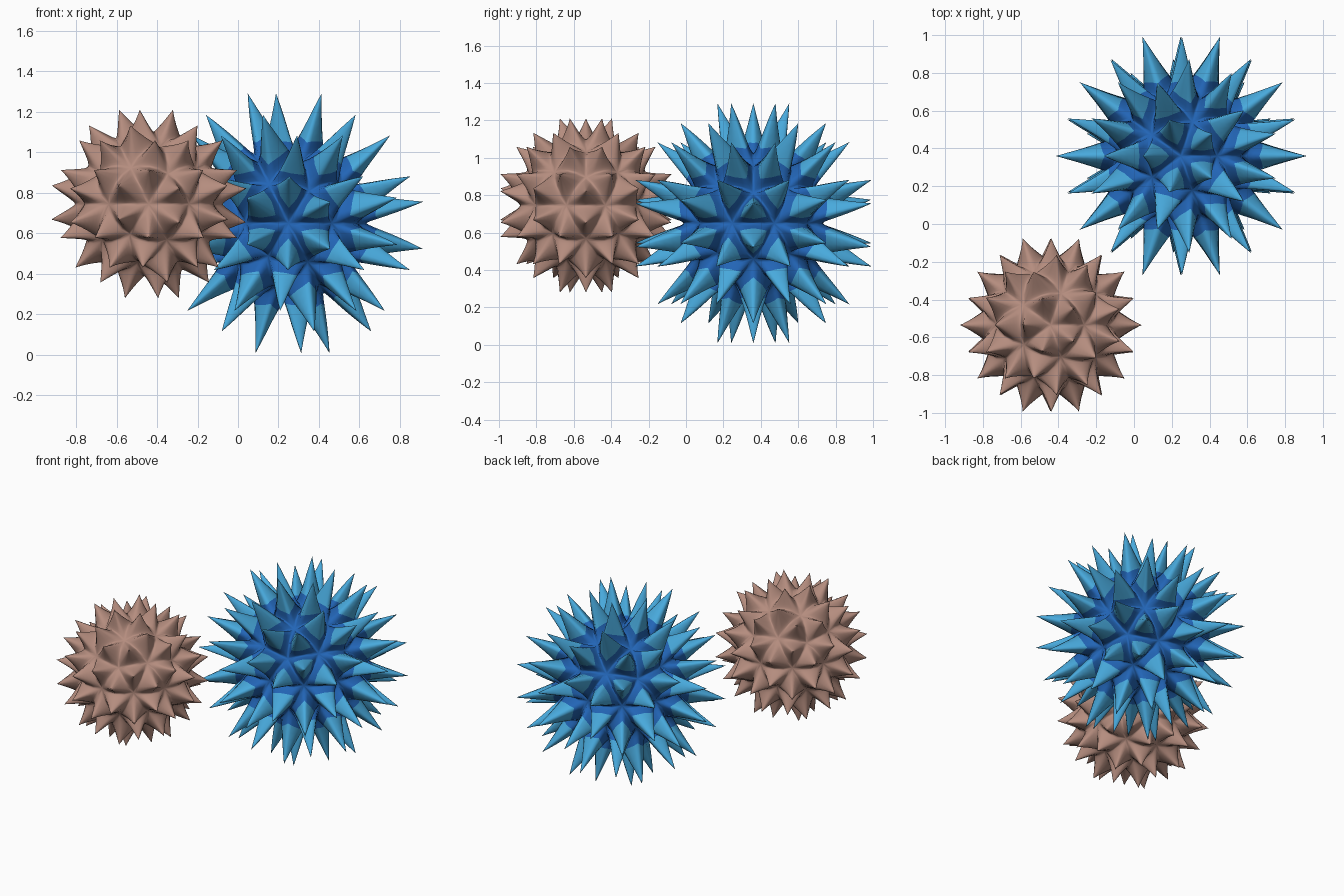
import bpy, bmesh, math
from mathutils import Vector

if "Cube" in bpy.data.objects:
    bpy.data.objects.remove(bpy.data.objects["Cube"])

RINGS = [1.0, 0.9, 0.77, 0.64, 0.5, 0.37, 0.25, 0.14, 0.06]  # base to near the tip
SEG = 4                                                      # segments per base edge


def material(name, color):
    m = bpy.data.materials.new(name)
    m.diffuse_color = (*color, 1.0)
    m.use_nodes = True
    m.node_tree.nodes["Principled BSDF"].inputs["Base Color"].default_value = m.diffuse_color
    return m


def spiky_ball(name, centre, valley, pit, tip, power, mats, colour_break):
    """Ball with one smooth horn rising from each of 80 triangles."""
    ico = bmesh.new()
    bmesh.ops.create_icosphere(ico, subdivisions=2, radius=1.0)
    bm = bmesh.new()

    for tri in ico.faces:
        corners = [v.co.normalized() for v in tri.verts]
        axis = sum(corners, Vector()).normalized()
        # triangular base outline, with a weight that is 1 at each corner
        base = []
        for i in range(3):
            a, b = corners[i], corners[(i + 1) % 3]
            for j in range(SEG):
                t = j / SEG
                base.append((a.lerp(b, t).normalized(), 1 - math.sin(math.pi * t)))
        inner = min((d - axis).length for d, w in base)

        # rings shrink toward the axis, becoming rounder as they climb
        rings = []
        for s in RINGS:
            ring = []
            for d, w in base:
                off = d - axis
                rounded = 1.12 * inner / off.length
                mix = (1 - s) ** 0.8
                k = s * ((1 - mix) + mix * rounded)
                r = valley + (tip - valley) * (1 - s) ** power - (valley - pit) * w * s ** 3
                ring.append(bm.verts.new((axis + off * k).normalized() * r))
            rings.append(ring)
        apex = bm.verts.new(axis * tip)

        n = len(base)
        for lower, upper, s in zip(rings, rings[1:], RINGS):
            for i in range(n):
                j = (i + 1) % n
                f = bm.faces.new((lower[i], lower[j], upper[j], upper[i]))
                f.material_index = 1 if s <= colour_break else 0
        for i in range(n):
            f = bm.faces.new((rings[-1][i], rings[-1][(i + 1) % n], apex))
            f.material_index = 1 if colour_break > 0 else 0

    # weld neighbouring horns along the valleys
    bmesh.ops.remove_doubles(bm, verts=bm.verts[:], dist=0.0005)
    for f in bm.faces:
        f.smooth = True
    mesh = bpy.data.meshes.new(name)
    bm.to_mesh(mesh)
    bm.free()
    ico.free()
    for m in mats:
        mesh.materials.append(m)
    obj = bpy.data.objects.new(name, mesh)
    obj.location = centre
    bpy.context.collection.objects.link(obj)
    return obj


deep_blue = material("deep_blue", (0.016, 0.13, 0.47))
sky_blue = material("sky_blue", (0.065, 0.40, 0.72))
dusty_brown = material("dusty_brown", (0.46, 0.265, 0.21))

# large ball with long two-tone spikes
spiky_ball("blue_spiky_ball", (0.25, 0.36, 0.65), 0.385, 0.36, 0.673, 1.6,
           [deep_blue, sky_blue], 0.65)
# small ball with short plain spikes
spiky_ball("brown_spiky_ball", (-0.44, -0.535, 0.745), 0.365, 0.335, 0.488, 1.6,
           [dusty_brown], 0.0)
